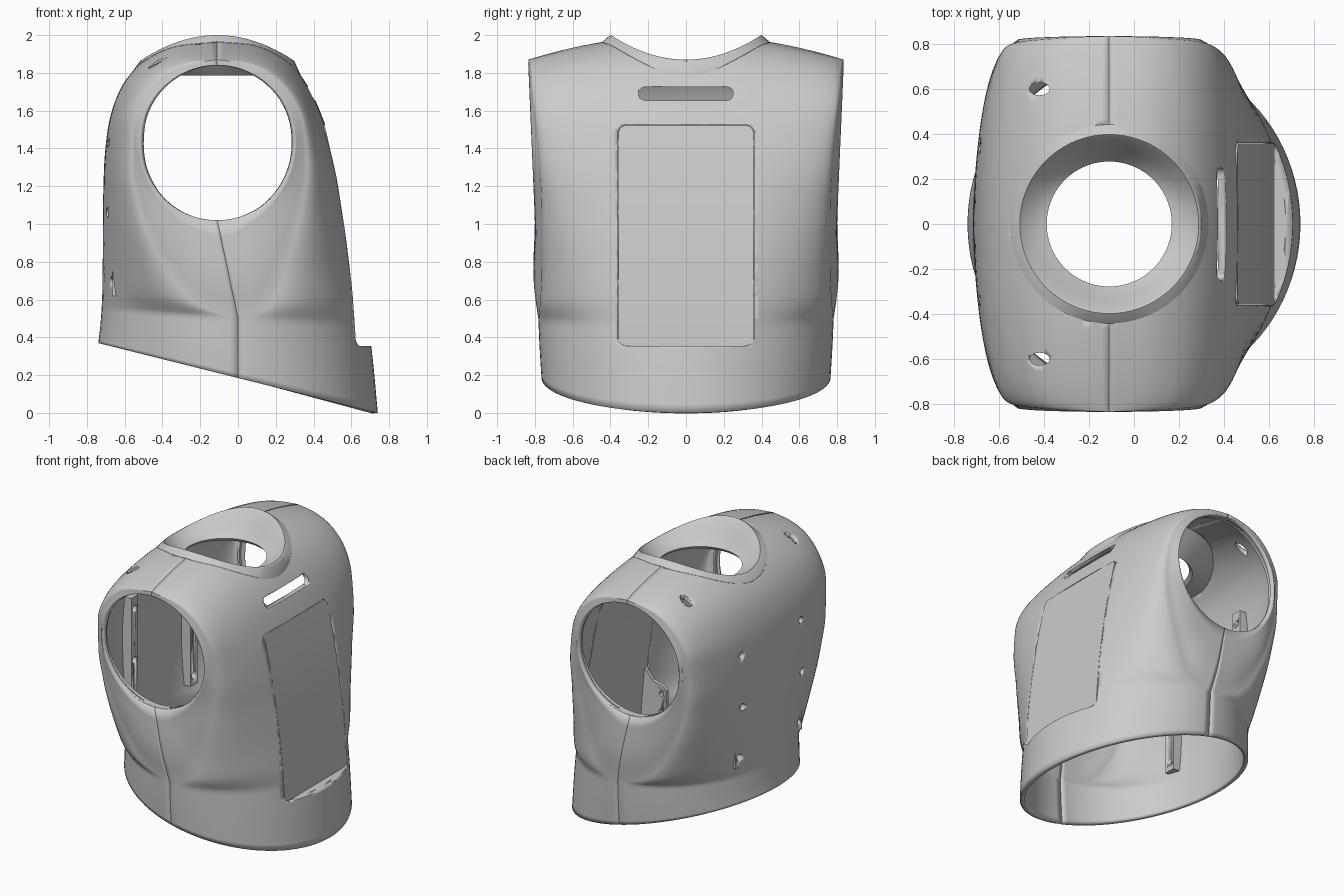
import bpy, bmesh, math
from math import sin, cos, pi, asin, atan2
from mathutils import Vector
from mathutils.bvhtree import BVHTree

if "Cube" in bpy.data.objects:
    bpy.data.objects.remove(bpy.data.objects["Cube"])

CX, CZ, HOLE_R = -0.11, 1.43, 0.41     # arm hole centre and radius


def finish(name, bm, recalc=True, angle=30):
    bmesh.ops.remove_doubles(bm, verts=bm.verts, dist=1e-5)
    if recalc:
        bmesh.ops.recalc_face_normals(bm, faces=bm.faces)
    me = bpy.data.meshes.new(name)
    bm.to_mesh(me)
    bm.free()
    ob = bpy.data.objects.new(name, me)
    bpy.context.collection.objects.link(ob)
    bpy.ops.object.select_all(action='DESELECT')
    ob.select_set(True)
    bpy.context.view_layer.objects.active = ob
    bpy.ops.object.shade_smooth_by_angle(angle=math.radians(angle))
    return ob


def apply_mod(ob, kind, **props):
    m = ob.modifiers.new(kind, kind)
    for k, v in props.items():
        setattr(m, k, v)
    bpy.context.view_layer.objects.active = ob
    bpy.ops.object.modifier_apply(modifier=m.name)


def cut(ob, cutters):
    for c in cutters:
        apply_mod(ob, 'BOOLEAN', operation='DIFFERENCE', object=c, solver='EXACT')


def skin(bm, rows, wrap=False, wrap_rows=False):
    vs = [[bm.verts.new(p) for p in r] for r in rows]
    n = len(vs[0])
    for i in range(len(vs) if wrap_rows else len(vs) - 1):
        a, b = vs[i], vs[(i + 1) % len(vs)]
        for j in range(n if wrap else n - 1):
            k = (j + 1) % n
            bm.faces.new((a[j], a[k], b[k], b[j]))
    return vs


def pchip(pts, steps):
    """Monotone smooth curve through points of any dimension."""
    n, out = len(pts), []
    d = [[b - a for a, b in zip(p, q)] for p, q in zip(pts, pts[1:])]

    def tan(i, c):
        if i == 0:
            return d[0][c]
        if i == n - 1:
            return d[-1][c]
        a, b = d[i - 1][c], d[i][c]
        return 0 if a * b <= 0 else 2 * a * b / (a + b)
    for i in range(n - 1):
        for s in range(steps):
            t = s / steps
            out.append([(2*t**3 - 3*t*t + 1) * pts[i][c] + (t**3 - 2*t*t + t) * tan(i, c)
                        + (3*t*t - 2*t**3) * pts[i+1][c] + (t**3 - t*t) * tan(i+1, c)
                        for c in range(len(pts[0]))])
    return out + [list(pts[-1])]


# Each row: centre x, z, then side-edge x, z (side edge runs round the arm hole)
FRONT = [(.74, 0, 0, .185), (.715, .27, 0, .345), (.69, .47, 0, .5), (.67, .6, .14, .565),
         (.635, .8, .235, .78), (.585, 1.05, .315, 1.05), (.53, 1.3, .36, 1.3),
         (.46, 1.53, .34, 1.53), (.37, 1.73, .26, 1.70), (.24, 1.885, .12, 1.815),
         (.07, 1.975, 0, 1.855), (-.11, 2, -.11, 1.87)]
BACK = [(-.74, .37, 0, .185), (-.73, .45, 0, .345), (-.722, .55, 0, .5), (-.718, .65, -.18, .565),
        (-.716, .82, -.37, .78), (-.715, 1.05, -.50, 1.05), (-.71, 1.28, -.555, 1.3),
        (-.69, 1.5, -.55, 1.53), (-.63, 1.7, -.47, 1.70), (-.5, 1.865, -.34, 1.815),
        (-.32, 1.965, -.22, 1.855), (-.11, 2, -.11, 1.87)]
SIDE_Y = [.765, .775, .782, .775, .765, .765, .775, .795, .815, .825, .832, .835]
trees = []


def rim_y(z):
    return .80 + .035 * (z - 1.02) / .82


def half_shell(name, table, sgn):
    ctrl = [(*r, y) for r, y in zip(table, SIDE_Y)]
    low, up = pchip(ctrl[:3], 6), pchip(ctrl[2:], 5)
    rows = low[:-1] + up
    bm = bmesh.new()
    grid = []
    for i, (mx, mz, ex, ez, ey) in enumerate(rows):
        t = (i / (len(rows) - 1)) ** 3
        line = []
        for j in range(49):
            th = -pi / 2 + pi * j / 48
            c = cos(th)
            wz = c * (1 - t) + c * c * t
            line.append((ex + (mx - ex) * c, ey * sin(th), ez + (mz - ez) * wz))
        grid.append(line)
    skin(bm, grid)
    # armpit panel between the teardrop edge and the round arm hole
    angs = [atan2(r[3] - CZ, sgn * (r[2] - CX)) for r in up]
    for side in (-1, 1):
        patch = []
        for (mx, mz, ex, ez, ey), a in zip(up, angs):
            b = -pi / 2 + pi * (a - angs[0]) / (angs[-1] - angs[0])
            hx, hz = CX + sgn * HOLE_R * cos(b), CZ + HOLE_R * sin(b)
            line = []
            for k in range(7):
                f = k / 6
                z = ez + (hz - ez) * f
                bulge = .02 * sin(pi * f) * max(0, min(1, (1.2 - z) / .5))
                line.append((ex + (hx - ex) * f, side * (ey + (rim_y(hz) - ey) * f + bulge), z))
            patch.append(line)
        skin(bm, patch)
    bmesh.ops.remove_doubles(bm, verts=bm.verts, dist=1e-5)
    bmesh.ops.recalc_face_normals(bm, faces=bm.faces)
    bm.normal_update()
    if sum(f.normal.dot(f.calc_center_median() - Vector((0, 0, 1))) for f in bm.faces) < 0:
        bmesh.ops.reverse_faces(bm, faces=bm.faces)
    trees.append(BVHTree.FromBMesh(bm))
    ob = finish(name, bm, recalc=False)
    apply_mod(ob, 'SOLIDIFY', thickness=.03, offset=-1)
    return ob


def slab(name, w, z0, z1, r, xi, xo):
    """Rounded rectangle in y-z, between the surfaces x = xi(z) and x = xo(z)."""
    lv = [(z0 + r - r * cos(a), w - r + r * sin(a)) for a in [pi / 2 * i / 8 for i in range(9)]]
    mid = [(z0 + r + (z1 - z0 - 2 * r) * i / 12, w) for i in range(1, 12)] if z1 - z0 > 2.1 * r else []
    lv = lv + mid + [(z0 + z1 - z, y) for z, y in reversed(lv)]
    bm = bmesh.new()
    vs = skin(bm, [[(xi(z), -y, z), (xi(z), y, z), (xo(z), y, z), (xo(z), -y, z)] for z, y in lv], True)
    bm.faces.new(vs[0])
    bm.faces.new(vs[-1])
    return finish(name, bm)


def prism(name, pts, vec):
    bm = bmesh.new()
    f = bm.faces.new([bm.verts.new(p) for p in pts])
    g = bmesh.ops.extrude_face_region(bm, geom=[f])['geom']
    bmesh.ops.translate(bm, vec=vec, verts=[v for v in g if isinstance(v, bmesh.types.BMVert)])
    return finish(name, bm)


def ring_pts(n, fn):
    return [fn(2 * pi * i / n) for i in range(n)]


front = half_shell("front_shell", FRONT, 1)
back = half_shell("back_shell", BACK, -1)


# Neck collar: follows the shoulders, then funnels down into the opening
def surface_z(x, y):
    hits = [t.ray_cast(Vector((x, y, 3)), Vector((0, 0, -1)))[0] for t in trees]
    return max([h.z for h in hits if h] or [1.85])


profile = [(.442, None, .002), (.408, 1, -.006), (.398, 1, 0), (.385, 1, -.012), (.335, .5, -.012),
           (.295, .15, -.006), (.278, 0, 0), (.30, 0, -.025), (.36, .45, -.05), (.442, None, -.03)]
rings = []
for r, k, dz in profile:
    ring = []
    for i in range(72):
        a = 2 * pi * i / 72
        x, y = CX + r * cos(a), r * sin(a)
        z = surface_z(x, y) if k is None else 1.81 + k * (.06 + .13 * sin(a) ** 2)
        ring.append((x, y, z + dz))
    rings.append(ring)
bm = bmesh.new()
skin(bm, rings, True, True)
finish("neck_collar", bm)

# Lips inside the arm holes
for side, tag in ((-1, "right"), (1, "left")):
    bm = bmesh.new()
    skin(bm, [ring_pts(72, lambda a: (CX + r * cos(a), side * (rim_y(CZ + r * sin(a)) - d), CZ + r * sin(a)))
              for r, d in ((.41, .004), (.425, .012), (.425, .06), (.41, .06))], True, True)
    finish(tag + "_arm_hole_lip", bm)


# Cutters
def panel_x(z):
    t = (z - .355) / 1.165
    return .625 - .165 * (.35 * t + .65 * t * t)


neck_cut = prism("neck_cutter", ring_pts(72, lambda a: (CX + .43 * cos(a), .43 * sin(a), 1.5)), (0, 0, .8))
slot_cut = slab("slot_cutter", .25, 1.655, 1.725, .0349, lambda z: .2, lambda z: .8)
panel_cut = slab("panel_cutter", .36, .355, 1.525, .045, lambda z: panel_x(z) - .06, lambda z: 1)
screw_cuts = [prism("screw_cutter", ring_pts(20, lambda a: (-.85, y + .025 * cos(a), z + .025 * sin(a))), (.4, 0, 0))
              for y in (-.34, .34) for z in (.69, 1.06, 1.43)]
strap_cuts = [prism("strap_cutter", ring_pts(24, lambda a: (-.42 + .045 * cos(a), y + .028 * sin(a), 1.6)), (0, 0, .6))
              for y in (-.6, .6)]
web_cuts = [prism("web_cutter", ring_pts(16, lambda a: (.43 + .018 * cos(a), -.6, z + .018 * sin(a))), (0, 1.2, 0))
            for z in (.47, .6)]
cut(front, [neck_cut, slot_cut, panel_cut])
cut(back, [neck_cut] + screw_cuts + strap_cuts)

# Flat chest panel and the ledge below it
slab("chest_panel", .357, .345, 1.522, .04, lambda z: panel_x(z) - .03, panel_x)
m = asin(.36 / .77)
arc = [(.69 * cos(m * i / 12), .77 * sin(m * i / 12), .325) for i in range(-12, 13)]
prism("panel_ledge", [(.575, -.36, .325)] + arc + [(.575, .36, .325)], (0, 0, .029))

# Mounting rails on the inside of the back, webs behind the chest panel
for y, tag in ((-.34, "right"), (.34, "left")):
    rail = prism(tag + "_back_rail", [(-.665, y - .04, .62), (-.59, y - .04, .62),
                                      (-.59, y + .04, .62), (-.665, y + .04, .62)], (0, 0, .9))
    cut(rail, screw_cuts)
    s = 1 if y > 0 else -1
    web = prism(tag + "_panel_web", [(x, s * .33, z) for x, z in
                ((.60, .36), (.42, .40), (.39, .43), (.39, .63), (.42, .66), (.50, .68), (.58, .78))], (0, s * .025, 0))
    cut(web, web_cuts)

for c in [neck_cut, slot_cut, panel_cut] + screw_cuts + strap_cuts + web_cuts:
    bpy.data.objects.remove(c, do_unlink=True)
